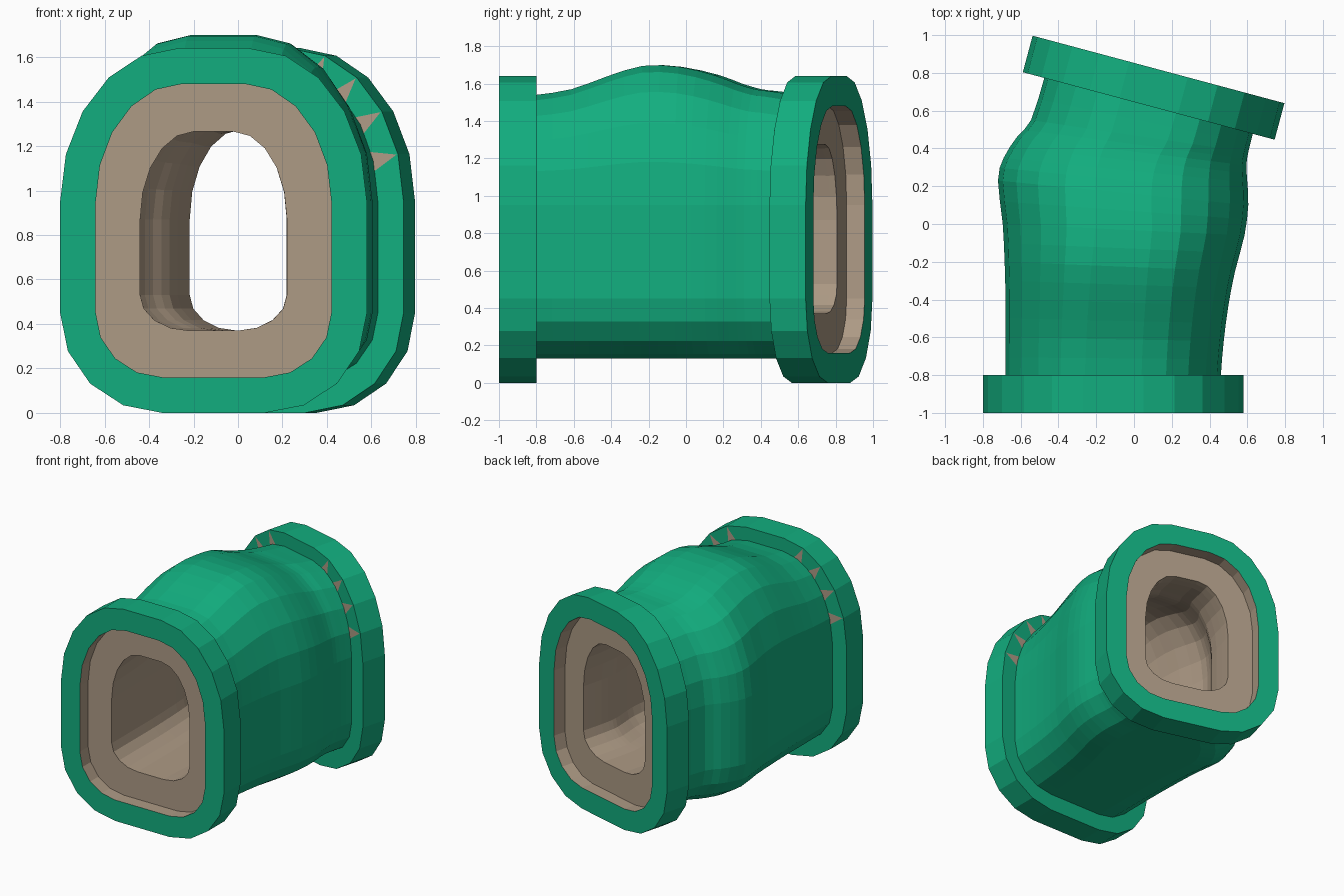
import bpy
import bmesh
import math
from mathutils import Vector

cube = bpy.data.objects.get("Cube")
if cube:
    bpy.data.objects.remove(cube, do_unlink=True)


def material(name, colour):
    m = bpy.data.materials.new(name)
    m.use_nodes = True
    m.diffuse_color = (*colour, 1)
    m.node_tree.nodes["Principled BSDF"].inputs["Base Color"].default_value = (*colour, 1)
    return m


MATS = [material("green", (0.006, 0.42, 0.21)), material("tan", (0.42, 0.325, 0.235))]
GREEN, TAN = 0, 1


def section(half, low, high, top_r, low_r):
    """Rounded arch outline: elliptical corners, five facets above, four below."""
    right = []
    for k in range(6):
        a = math.pi / 2 * k / 5
        right.append((half - top_r[0] * (1 - math.sin(a)), high - top_r[1] * (1 - math.cos(a))))
    for k in range(5):
        a = math.pi / 2 * k / 4
        right.append((half - low_r[0] * (1 - math.cos(a)), low + low_r[1] * (1 - math.sin(a))))
    return right + [(-x, z) for x, z in reversed(right)]


def place(outline, centre, across):
    return [Vector((centre.x + u * across.x, centre.y + u * across.y, z)) for u, z in outline]


def bridge(bm, a, b, mat):
    n = len(a)
    for i in range(n):
        j = (i + 1) % n
        bm.faces.new((a[i], a[j], b[j], b[i])).material_index = mat


def add_ring(bm, points):
    return [bm.verts.new(p) for p in points]


def finish(bm, name, recalc=True):
    if recalc:
        bmesh.ops.recalc_face_normals(bm, faces=bm.faces[:])
    mesh = bpy.data.meshes.new(name)
    bm.to_mesh(mesh)
    bm.free()
    for m in MATS:
        mesh.materials.append(m)
    obj = bpy.data.objects.new(name, mesh)
    bpy.context.collection.objects.link(obj)
    return obj


RIM = section(0.69, 0, 1.64, (0.53, 0.69), (0.46, 0.45))
OPENING = section(0.53, 0.16, 1.48, (0.39, 0.53), (0.30, 0.29))
COLLAR = section(0.57, 0.13, 1.54, (0.42, 0.59), (0.34, 0.32))


def flange(name, inner_centre, across, outward):
    # Rim with a tan-lined opening
    bm = bmesh.new()
    outer_centre = inner_centre + outward * 0.2
    rim_in, rim_out = (add_ring(bm, place(RIM, c, across)) for c in (inner_centre, outer_centre))
    hole_in, hole_out = (add_ring(bm, place(OPENING, c, across)) for c in (inner_centre, outer_centre))
    bridge(bm, rim_in, rim_out, GREEN)
    bridge(bm, rim_out, hole_out, GREEN)
    bridge(bm, hole_out, hole_in, TAN)
    bridge(bm, hole_in, rim_in, GREEN)
    finish(bm, name)

    # Small tan teeth on the inward face, around the upper corners
    bm = bmesh.new()
    plane = inner_centre - outward * 0.003
    rim, collar = place(RIM, plane, across), place(COLLAR, plane, across)
    last = len(rim) - 1
    for k in range(1, 5):
        for i in (k, last - k):
            base = collar[i]
            tooth = [base.lerp(collar[i - 1], 0.25), base.lerp(rim[i], 0.95),
                     base.lerp(collar[i + 1], 0.25)]
            face = bm.faces.new([bm.verts.new(p) for p in tooth])
            face.material_index = TAN
            face.normal_update()
            if face.normal.dot(outward) > 0:
                face.normal_flip()
    finish(bm, name + "_teeth", recalc=False)


TILT = math.radians(15)
flange("front_flange", Vector((-0.11, -0.8, 0)), Vector((1, 0, 0)), Vector((0, -1, 0)))
flange("back_flange", Vector((0.078, 0.625, 0)),
       Vector((math.cos(TILT), -math.sin(TILT), 0)), Vector((math.sin(TILT), math.cos(TILT), 0)))

# Bent tube: left x, left y, right x, right y, crown height
STATIONS = [
    (-0.68, -0.9, 0.46, -0.9, 1.53),
    (-0.68, -0.8, 0.46, -0.8, 1.54),
    (-0.68, -0.6, 0.475, -0.62, 1.57),
    (-0.68, -0.4, 0.50, -0.43, 1.64),
    (-0.685, -0.2, 0.535, -0.25, 1.695),
    (-0.695, 0.0, 0.585, -0.06, 1.69),
    (-0.72, 0.23, 0.605, 0.1, 1.645),
    (-0.69, 0.35, 0.60, 0.22, 1.60),
    (-0.62, 0.46, 0.595, 0.31, 1.57),
    (-0.545, 0.55, 0.605, 0.38, 1.56),
    (-0.475, 0.773, 0.629, 0.477, 1.54),
    (-0.449, 0.87, 0.655, 0.574, 1.54),
]


def smooth_stations(keys, steps):
    result = []
    for i in range(len(keys) - 1):
        p0, p1, p2, p3 = (keys[min(max(j, 0), len(keys) - 1)] for j in range(i - 1, i + 3))
        for s in range(steps):
            t = s / steps
            result.append([b + 0.5 * t * (c - a + t * (2 * a - 5 * b + 4 * c - d
                           + t * (3 * (b - c) + d - a))) for a, b, c, d in zip(p0, p1, p2, p3)])
    return result + [keys[-1]]


bm = bmesh.new()
outer, inner = [], []
for lx, ly, rx, ry, top in smooth_stations(STATIONS, 2):
    left, right = Vector((lx, ly, 0)), Vector((rx, ry, 0))
    centre, across = (left + right) / 2, (right - left).normalized()
    half = (right - left).length / 2
    outer.append(add_ring(bm, place(
        section(half, 0.13, top, (half - 0.15, top - 0.95), (0.34, 0.32)), centre, across)))
    bore, roof = half - 0.24, top - 0.265
    inner.append(add_ring(bm, place(
        section(bore, 0.37, roof, (bore - 0.09, roof - 0.87), (0.22, 0.16)), centre, across)))
for rings, mat in ((outer, GREEN), (inner, TAN)):
    for a, b in zip(rings, rings[1:]):
        bridge(bm, a, b, mat)
bridge(bm, outer[0], inner[0], TAN)
bridge(bm, outer[-1], inner[-1], TAN)
finish(bm, "bent_tube")
